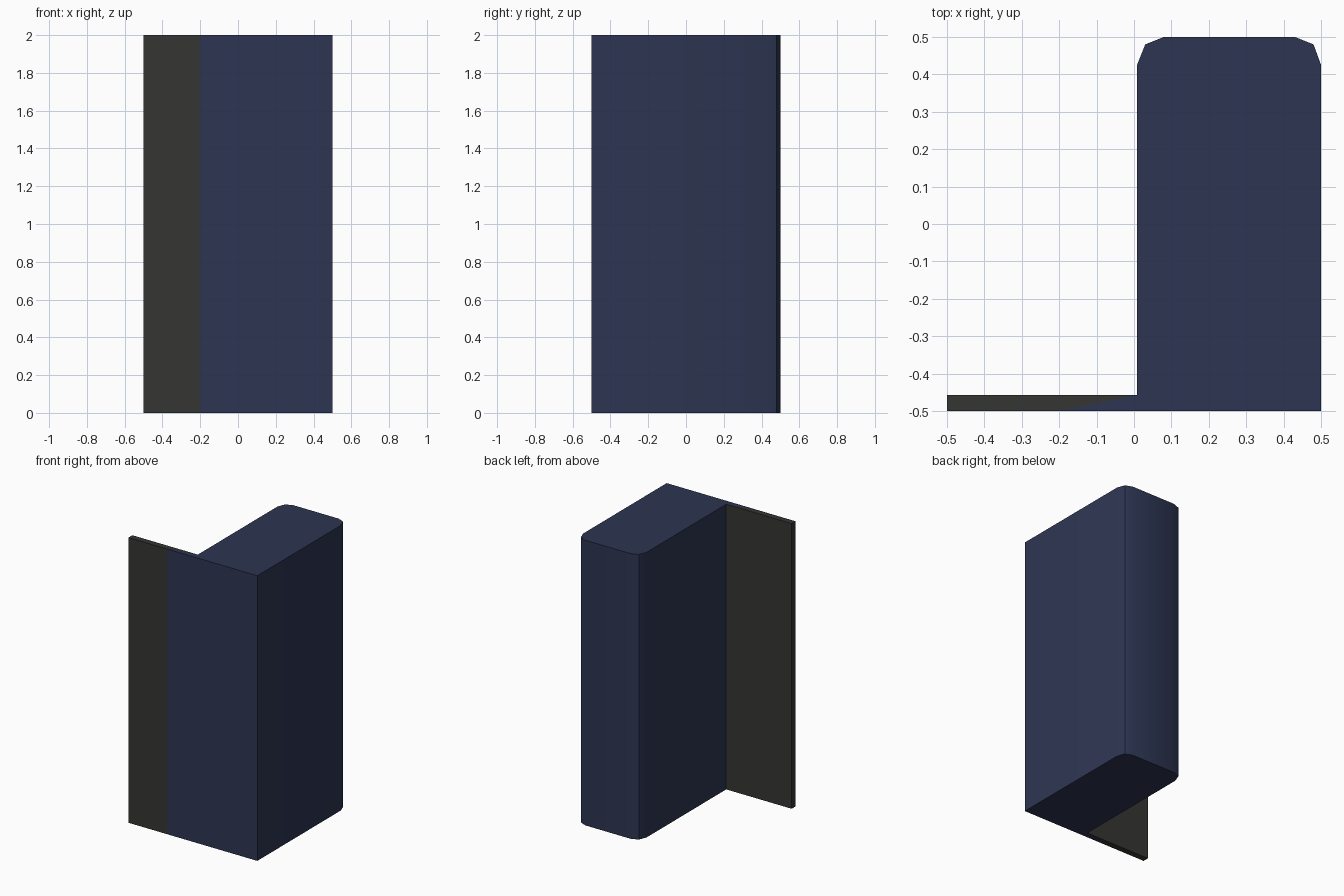
import bpy, bmesh

if "Cube" in bpy.data.objects:
    bpy.data.objects.remove(bpy.data.objects["Cube"])

HEIGHT = 2.0


def material(name, rgb):
    m = bpy.data.materials.new(name)
    m.diffuse_color = (*rgb, 1.0)
    m.use_nodes = True
    m.node_tree.nodes["Principled BSDF"].inputs["Base Color"].default_value = m.diffuse_color
    return m


# Floor plan: block with two chamfer-rounded back corners, then the thin front fin
block_plan = [(-0.2, -0.5), (0.5, -0.5), (0.5, 0.425), (0.48, 0.48), (0.43, 0.5),
              (0.08, 0.5), (0.03, 0.48), (0.008, 0.425), (0.008, -0.457)]
fin_plan = [(-0.5, -0.457), (-0.5, -0.5)]
outline = block_plan + fin_plan

bm = bmesh.new()
low = [bm.verts.new((x, y, 0)) for x, y in outline]
high = [bm.verts.new((x, y, HEIGHT)) for x, y in outline]
n, nb = len(outline), len(block_plan)

# Outer walls
for i in range(n):
    j = (i + 1) % n
    bm.faces.new((low[i], low[j], high[j], high[i]))

# Caps, split on the slanted line where the fin meets the block
fin_ids = [nb - 1, nb, nb + 1, 0]
for ids in (list(range(nb)), fin_ids):
    bm.faces.new([high[i] for i in ids])
    bm.faces.new([low[i] for i in reversed(ids)])

# Fin faces are dark grey, everything else navy
for f in bm.faces:
    f.material_index = 1 if f.calc_center_median().x < -0.1 else 0
bm.normal_update()

mesh = bpy.data.meshes.new("wall_block_with_fin")
bm.to_mesh(mesh)
bm.free()
mesh.materials.append(material("navy blue", (0.026, 0.036, 0.084)))
mesh.materials.append(material("dark grey", (0.035, 0.035, 0.034)))

obj = bpy.data.objects.new("wall_block_with_fin", mesh)
bpy.context.collection.objects.link(obj)
bpy.context.view_layer.objects.active = obj
obj.select_set(True)
bpy.ops.object.shade_smooth_by_angle(angle=0.5236)
